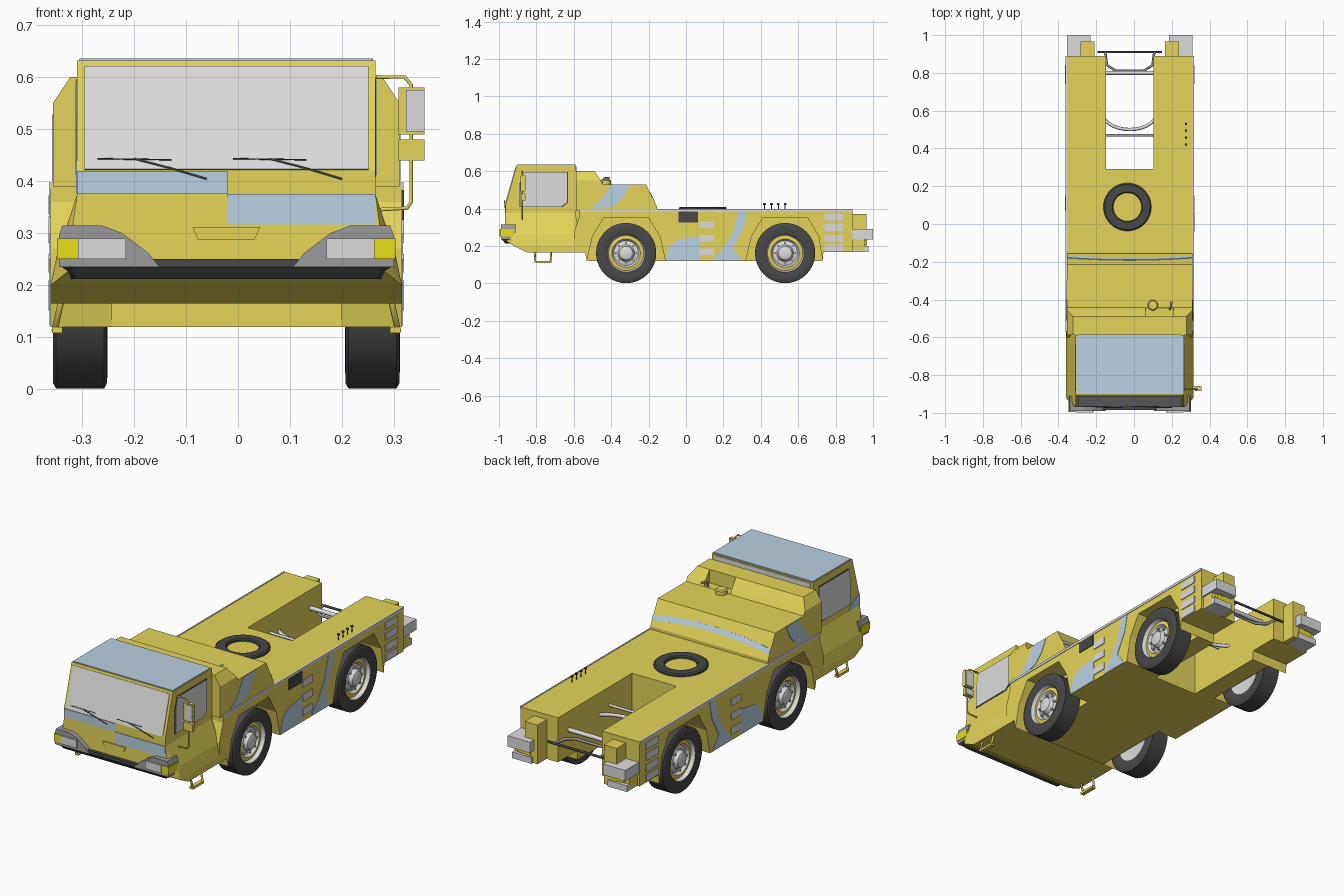
import bpy, bmesh, math
from mathutils import Vector

if "Cube" in bpy.data.objects:
    bpy.data.objects.remove(bpy.data.objects["Cube"])

CX = -0.0225          # centre line of the truck body
HALF = 0.3375         # half width of the chassis
HOOD = 0.333          # half width of the engine housing
CAB = 0.2865          # half width of the upper cab


def material(name, rgb):
    m = bpy.data.materials.new(name)
    m.use_nodes = True
    m.diffuse_color = (*rgb, 1)
    m.node_tree.nodes["Principled BSDF"].inputs["Base Color"].default_value = (*rgb, 1)
    return m


YELLOW = material("body yellow", (0.78, 0.66, 0.1))
BLUE = material("camouflage blue", (0.49, 0.64, 0.77))
GREY = material("light grey", (0.72, 0.72, 0.72))
STEEL = material("mid grey", (0.33, 0.33, 0.34))
DARK = material("rubber dark", (0.065, 0.065, 0.065))
AMBER = material("lamp yellow", (0.85, 0.78, 0.01))


def finish(name, bm, *mats):
    bmesh.ops.recalc_face_normals(bm, faces=bm.faces)
    me = bpy.data.meshes.new(name)
    bm.to_mesh(me)
    bm.free()
    ob = bpy.data.objects.new(name, me)
    bpy.context.collection.objects.link(ob)
    for m in mats:
        me.materials.append(m)
    return ob


def solid(name, pts, move, mat):
    """Extrude a flat outline along a vector."""
    bm = bmesh.new()
    low = [bm.verts.new(p) for p in pts]
    high = [bm.verts.new(Vector(p) + Vector(move)) for p in pts]
    bm.faces.new(low)
    bm.faces.new(high)
    for i in range(len(pts)):
        bm.faces.new((low[i - 1], low[i], high[i], high[i - 1]))
    return finish(name, bm, mat)


def side_prism(name, pts, inner, outer, mat, s=1):
    """(y, z) outline extruded across x, measured from the centre line."""
    return solid(name, [(CX + s * inner, y, z) for y, z in pts], (s * (outer - inner), 0, 0), mat)


def front_prism(name, pts, y0, y1, mat, s=1):
    """(x, z) outline extruded along y."""
    return solid(name, [(CX + s * x, y0, z) for x, z in pts], (0, y1 - y0, 0), mat)


def box(name, x, y, z, mat, s=1):
    return side_prism(name, [(y[0], z[0]), (y[1], z[0]), (y[1], z[1]), (y[0], z[1])], x[0], x[1], mat, s)


def hull(name, half_pts, mat):
    """Convex hull of points mirrored about the centre line."""
    bm = bmesh.new()
    for x, y, z in half_pts:
        for s in (-1, 1):
            bm.verts.new((CX + s * x, y, z))
    bmesh.ops.convex_hull(bm, input=bm.verts)
    bmesh.ops.dissolve_limit(bm, angle_limit=0.02, verts=bm.verts, edges=bm.edges)
    return finish(name, bm, mat)


def tube(name, pts, r, mat):
    cu = bpy.data.curves.new(name, "CURVE")
    cu.dimensions, cu.bevel_depth, cu.bevel_resolution, cu.use_fill_caps = "3D", r, 1, True
    sp = cu.splines.new("POLY")
    sp.points.add(len(pts) - 1)
    for p, co in zip(sp.points, pts):
        p.co = (*co, 1)
    cu.materials.append(mat)
    bpy.context.collection.objects.link(bpy.data.objects.new(name, cu))


def lathe(name, profile, centre, axis, mats, rule=lambda k: 0, steps=40):
    """Spin an (along, radius) profile about an axis; rule picks a material per ring."""
    bm = bmesh.new()
    rot = Vector((0, 0, 1)).rotation_difference(Vector(axis)).to_matrix()
    rings = []
    for a, r in profile:
        rings.append([bm.verts.new(rot @ Vector((r * math.cos(t), r * math.sin(t), a)) + Vector(centre))
                      for t in [2 * math.pi * i / steps for i in range(steps)]])
    for k, (p, q) in enumerate(zip(rings, rings[1:])):
        for i in range(steps):
            bm.faces.new((p[i], p[i - 1], q[i - 1], q[i])).material_index = rule(k)
    bmesh.ops.remove_doubles(bm, verts=bm.verts, dist=1e-5)
    ob = finish(name, bm, *mats)
    bpy.ops.object.select_all(action="DESELECT")
    ob.select_set(True)
    bpy.context.view_layer.objects.active = ob
    bpy.ops.object.shade_smooth_by_angle(angle=math.radians(35))


# Chassis core, deck and fork arms
side_prism("chassis_core", [(-0.85, 0.165), (-0.53, 0.165), (-0.53, 0.12), (0.29, 0.12), (0.29, 0.395), (-0.59, 0.395), (-0.85, 0.36)], -0.225, 0.225, YELLOW)
arch = [(-0.18, 0.25), (-0.12, 0.35), (0.12, 0.35), (0.18, 0.25)]
tail = [(0.73, 0.12), (0.735, 0.168), (0.89, 0.168), (0.89, 0.395)]
skirt = ([(-0.57, 0.395), (-0.57, 0.36), (-0.6, 0.27), (-0.6, 0.165), (-0.54, 0.165), (-0.53, 0.12)]
         + [(y - 0.32, z) for y, z in arch] + [(-0.11, 0.12), (0.32, 0.12)]
         + [(y + 0.53, z) for y, z in arch] + tail)
patch_low = [(-0.11, 0.122), (-0.09, 0.2), (-0.04, 0.235), (0.07, 0.25), (0.07, 0.122)]
patch_high = [(0.15, 0.122), (0.15, 0.14), (0.2, 0.19), (0.25, 0.27), (0.28, 0.383), (0.325, 0.383),
              (0.305, 0.29), (0.25, 0.19), (0.3, 0.122)]
patch_hood = [(-0.51, 0.4), (-0.46, 0.44), (-0.4, 0.528), (-0.3, 0.528), (-0.335, 0.46), (-0.38, 0.415), (-0.43, 0.4)]
for s, side in ((1, "left"), (-1, "right")):
    side_prism(f"{side}_fork_arm", [(0.285, 0.395), (0.285, 0.12)] + tail, 0.125, 0.225, YELLOW, s)
    side_prism(f"{side}_skirt", skirt, 0.22, HALF, YELLOW, s)
    box(f"{side}_deck_edge", (HALF - 0.004, HALF + 0.003), (-0.57, 0.89), (0.384, 0.397), GREY, s)
    for n, patch, x in (("low", patch_low, HALF), ("high", patch_high, HALF), ("hood", patch_hood, HOOD)):
        side_prism(f"{side}_{n}_blue_patch", patch, x - 0.002, x + 0.002, BLUE, s)
    # Ladder treads in the skirts
    for y0, y1, zs in ((0.07, 0.15, (0.17, 0.243, 0.315)), (0.74, 0.84, (0.192, 0.243, 0.3, 0.355))):
        for z in zs:
            box(f"{side}_ladder_tread", (HALF - 0.004, HALF + 0.004), (y0, y1), (z - 0.019, z + 0.017), GREY, s)
    # Rear corner blocks and lamps
    box(f"{side}_rear_post", (0.1875, 0.26), (0.88, 0.965), (0.17, 0.37), YELLOW, s)
    box(f"{side}_rear_buffer", (0.207, 0.333), (0.89, 1.0), (0.235, 0.29), GREY, s)
    box(f"{side}_rear_lamp_box", (0.215, 0.325), (0.88, 0.955), (0.175, 0.24), YELLOW, s)
    box(f"{side}_rear_lamp", (0.225, 0.3), (0.95, 0.968), (0.205, 0.23), AMBER, s)
    box(f"{side}_rear_step", (0.215, 0.325), (0.88, 0.975), (0.168, 0.2), GREY, s)
    # Cab access step
    tube(f"{side}_cab_step", [(CX + s * 0.315, -0.81, 0.18), (CX + s * 0.33, -0.805, 0.112),
                             (CX + s * 0.33, -0.725, 0.112), (CX + s * 0.315, -0.72, 0.18)], 0.006, YELLOW)
    box(f"{side}_cab_tread", (0.315, 0.335), (-0.81, -0.72), (0.108, 0.12), YELLOW, s)
    # Cab door glass and frame
    glass = [(-0.885, 0.412), (-0.665, 0.412), (-0.635, 0.435), (-0.635, 0.592), (-0.868, 0.592), (-0.885, 0.53)]
    frame = [(-0.76 + (y + 0.76) * 1.04, 0.5 + (z - 0.5) * 1.05) for y, z in glass]
    side_prism(f"{side}_window_frame", frame, CAB - 0.003, CAB + 0.0015, DARK, s)
    side_prism(f"{side}_window", glass, CAB - 0.002, CAB + 0.0035, GREY, s)
    # Headlamp cluster
    front_prism(f"{side}_lamp_surround", [(0.128, 0.235), (0.15, 0.262), (0.2, 0.3), (0.24, 0.315), (0.315, 0.315), (0.322, 0.295), (0.322, 0.235)], -0.99, -0.91, STEEL, s)
    box(f"{side}_headlamp", (0.193, 0.285), (-0.998, -0.95), (0.25, 0.29), GREY, s)
    box(f"{side}_indicator", (0.285, 0.325), (-0.994, -0.92), (0.25, 0.29), AMBER, s)

# Wheels
wheel = [(-0.045, 0), (-0.045, 0.1), (-0.0525, 0.125), (-0.052, 0.15), (-0.046, 0.161), (0.046, 0.161), (0.052, 0.15),
         (0.0525, 0.125), (0.049, 0.102), (0.03, 0.094), (0.034, 0.076), (0.02, 0.066), (0.026, 0.045),
         (0.045, 0.036), (0.05, 0.024), (0.05, 0)]
for s, side in ((1, "left"), (-1, "right")):
    for y, end in ((-0.32, "front"), (0.53, "rear")):
        c = Vector((CX + s * 0.281, y, 0.162))
        lathe(f"{side}_{end}_wheel", wheel, c, (s, 0, 0), (DARK, YELLOW, GREY),
              lambda k: 1 if k == 9 else 2 if k == 0 or k > 7 else 0)
        for i in range(8):
            t = i * math.pi / 4
            lathe("wheel_bolt", [(0.015, 0.006), (0.036, 0.006), (0.036, 0)],
                  c + Vector((0, 0.055 * math.cos(t), 0.055 * math.sin(t))), (s, 0, 0), (GREY,), steps=6)
        lathe(f"{side}_{end}_axle", [(0, 0.03), (0.06, 0.03)], (CX + s * 0.2, y, 0.162), (s, 0, 0), (STEEL,), steps=12)

# Cab
hull("cab_lower", [(CAB, -0.965, 0.375), (CAB, -0.59, 0.375), (0.325, -0.91, 0.26), (0.325, -0.59, 0.26), (0.3, -0.966, 0.28),
                   (0.3, -0.968, 0.23), (HALF, -0.92, 0.2), (HALF, -0.85, 0.165), (HALF, -0.56, 0.165), (HALF, -0.59, 0.2)], YELLOW)
side_prism("cab_upper", [(-0.965, 0.31), (-0.965, 0.42), (-0.905, 0.632), (-0.588, 0.632), (-0.588, 0.31)], -CAB, CAB, YELLOW)
box("roof", (-0.282, 0.282), (-0.9, -0.592), (0.629, 0.636), BLUE)
box("cab_rear_glass", (-0.27, 0.27), (-0.59, -0.585), (0.602, 0.626), GREY)
screen = [(CX + x, -0.965 + 0.06 * f, 0.42 + 0.212 * f) for x, f in ((-0.273, 0.008), (0.273, 0.008), (0.273, 0.945), (-0.273, 0.945))]
solid("windscreen", screen, (0, -0.0038, 0.0011), GREY)
box("front_blue_upper", (-CAB, 0.0025), (-0.968, -0.96), (0.375, 0.418), BLUE)
box("front_blue_lower", (0.0025, CAB), (-0.968, -0.96), (0.317, 0.375), BLUE)
side_prism("side_blue_corner", [(-0.965, 0.377), (-0.965, 0.42), (-0.959, 0.44), (-0.9, 0.408), (-0.87, 0.377)], CAB - 0.002, CAB + 0.002, BLUE, -1)
front_prism("front_badge_panel", [(-0.065, 0.312), (0.065, 0.312), (0.055, 0.288), (-0.055, 0.288)], -0.972, -0.96, YELLOW)
for x in (-0.18, 0.08):
    tube("wiper_blade", [(x - 0.09, -0.967, 0.443), (x + 0.052, -0.967, 0.441)], 0.0015, DARK)
    tube("wiper_arm", [(x - 0.02, -0.969, 0.443), (x + 0.05, -0.972, 0.425), (x + 0.12, -0.972, 0.404)], 0.002, DARK)
hull("bumper", [(0.3, -0.985, 0.25), (0.322, -0.97, 0.25), (0.322, -0.91, 0.25), (0.3, -0.985, 0.235),
                (0.29, -0.965, 0.212), (0.31, -0.9, 0.212)], DARK)

# Mirror on the left side
tube("mirror_arm", [(0.265, -0.875, 0.6), (0.32, -0.875, 0.6), (0.333, -0.875, 0.585), (0.333, -0.875, 0.36),
                    (0.325, -0.875, 0.348), (0.27, -0.875, 0.345)], 0.004, YELLOW)
for n, z0, z1 in (("main", 0.49, 0.58), ("lower", 0.44, 0.48)):
    box(f"{n}_mirror_housing", (0.331, 0.381), (-0.88, -0.86), (z0, z1), YELLOW)
    box(f"{n}_mirror_glass", (0.335, 0.377), (-0.864, -0.857), (z0 + 0.004, z1 - 0.004), GREY)
box("mirror_cover", (0.345, 0.381), (-0.884, -0.87), (0.495, 0.575), GREY)

# Engine housing with its blue stripe and service recess
side_prism("engine_housing", [(-0.588, 0.39), (-0.588, 0.53), (-0.215, 0.53), (-0.155, 0.41), (-0.155, 0.39)], -HOOD, HOOD, YELLOW)
raised = hull("engine_housing_raised", [(HOOD, -0.588, 0.525), (HOOD, -0.44, 0.525), (HOOD, -0.588, 0.55), (HOOD, -0.455, 0.55),
                                        (0.3, -0.588, 0.6), (0.3, -0.49, 0.6)], YELLOW)
cutter = box("recess_cutter", (0.0825, 0.2325), (-0.49, -0.38), (0.531, 0.7), YELLOW)
cutter.hide_render = True
cutter.hide_set(True)
cut = raised.modifiers.new("recess", "BOOLEAN")
cut.object, cut.operation, cut.solver = cutter, "DIFFERENCE", "EXACT"
lathe("filler_cap", [(0.525, 0.028), (0.55, 0.028), (0.555, 0.022), (0.555, 0)], (0.1, -0.43, 0), (0, 0, 1), (YELLOW,), steps=20)
tube("exhaust_pipe", [(0.19, -0.45, 0.525), (0.19, -0.45, 0.55), (0.195, -0.435, 0.562), (0.2, -0.41, 0.562)], 0.006, STEEL)
xs = [-HOOD + HOOD * i / 4 for i in range(9)]
edge = [(x, 0.42 - 0.2 * (x / HOOD) ** 2) for x in xs]
edge += [(x, f + 0.2) for x, f in reversed(edge)]
solid("housing_blue_stripe", [(CX + x, -0.155 - 0.06 * f, 0.41 + 0.12 * f) for x, f in edge], (0, 0.003, 0.0015), BLUE)

# Deck fittings
lathe("coupling_ring", [(0.39, 0.127), (0.404, 0.127), (0.409, 0.12), (0.409, 0.08), (0.404, 0.075), (0.39, 0.075)],
      (-0.035, 0.09, 0), (0, 0, 1), (DARK,))
box("side_vent", (HALF - 0.004, HALF + 0.004), (-0.04, 0.065), (0.325, 0.383), DARK)
for y in (0.42, 0.457, 0.494, 0.53):
    tube("control_lever", [(0.275, y, 0.39), (0.275, y, 0.425)], 0.003, DARK)
    lathe("lever_knob", [(0.417, 0), (0.42, 0.007), (0.427, 0.007), (0.431, 0)], (0.275, y, 0), (0, 0, 1), (DARK,), steps=8)

# Bars across the rear slot
for n, y, z, r, mat in (("rear_bar", 0.91, 0.27, 0.006, DARK), ("lift_shaft", 0.8, 0.3, 0.011, GREY), ("front_bar", 0.47, 0.3, 0.007, GREY)):
    tube(n, [(CX - 0.17, y, z), (CX + 0.17, y, z)], r, mat)
tube("tow_frame", [(CX + x, y, 0.27) for x, y in ((-0.13, 0.91), (-0.12, 0.84), (-0.075, 0.812), (0.075, 0.812), (0.12, 0.84), (0.13, 0.91))], 0.007, STEEL)
tube("slot_hoop", [(CX + 0.15 * math.sin(t / 10), 0.6 - 0.1 * math.cos(t / 10), 0.28) for t in range(-12, 13, 2)], 0.009, GREY)
